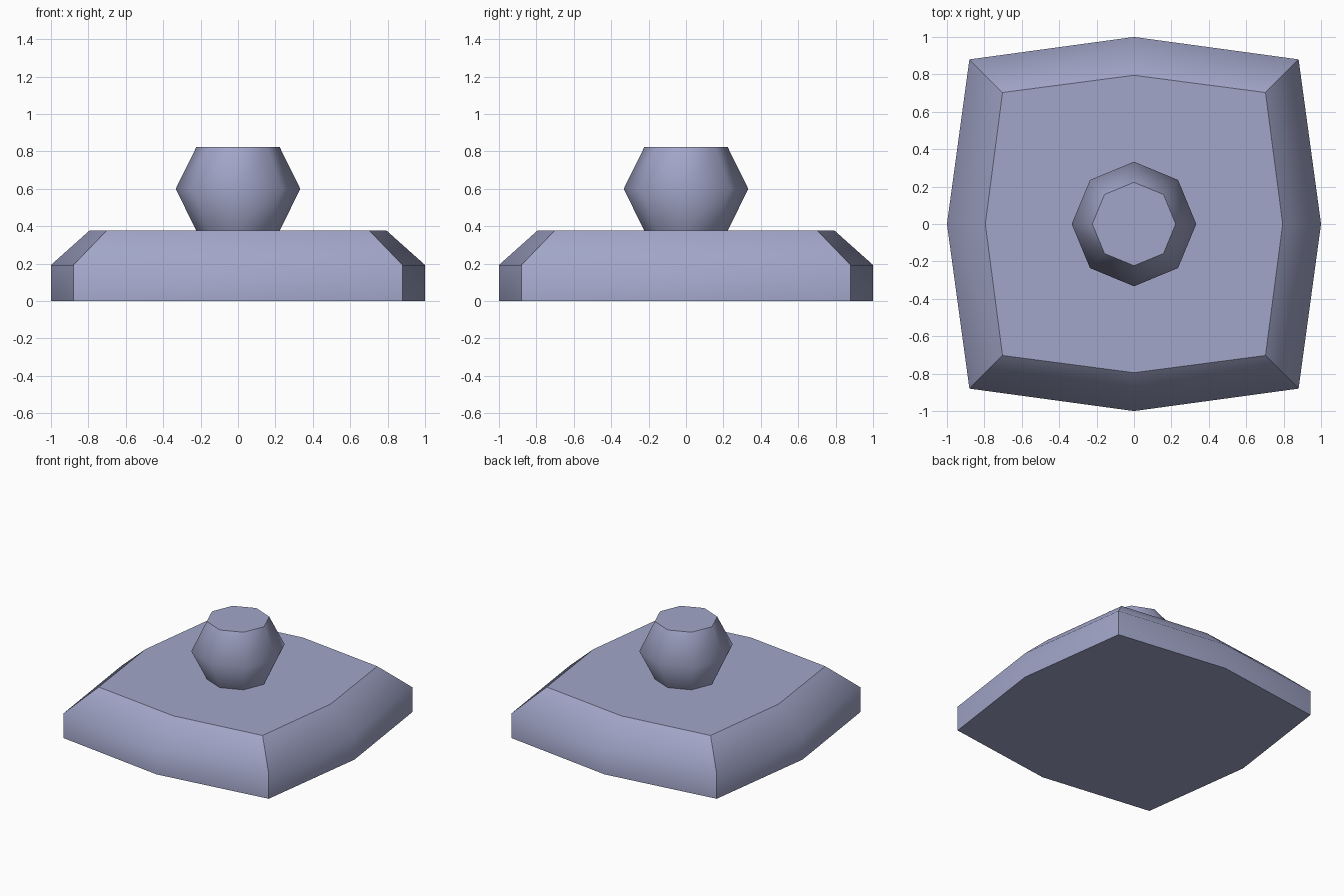
import bpy, bmesh, math

if "Cube" in bpy.data.objects:
    bpy.data.objects.remove(bpy.data.objects["Cube"])

mat = bpy.data.materials.new("lavender grey")
mat.diffuse_color = (0.36, 0.38, 0.58, 1)
mat.use_nodes = True
mat.node_tree.nodes["Principled BSDF"].inputs["Base Color"].default_value = mat.diffuse_color


def loft(name, rings, cap_bottom, hard_corners):
    """Eight-sided loft; each ring is (axis radius, diagonal x = y offset, z)."""
    bm = bmesh.new()
    loops = []
    for r, d, z in rings:
        loop = []
        for i in range(8):
            a = math.pi / 4 * i
            s = d * math.sqrt(2) if i % 2 else r
            loop.append(bm.verts.new((s * math.cos(a), s * math.sin(a), z)))
        loops.append(loop)
    for lo, hi in zip(loops, loops[1:]):
        for i in range(8):
            j = (i + 1) % 8
            bm.faces.new((lo[i], lo[j], hi[j], hi[i])).smooth = True
        if hard_corners:
            for i in range(1, 8, 2):
                bm.edges.get((lo[i], hi[i])).smooth = False
    caps = [bm.faces.new(loops[-1])]
    if cap_bottom:
        caps.append(bm.faces.new(loops[0][::-1]))
    for f in caps:
        for e in f.edges:
            e.smooth = False
    me = bpy.data.meshes.new(name)
    bm.to_mesh(me)
    bm.free()
    me.materials.append(mat)
    ob = bpy.data.objects.new(name, me)
    bpy.context.collection.objects.link(ob)
    return ob


# bowed square slab with a bevelled upper rim
loft("base_slab", [(1, 0.88, 0), (1, 0.88, 0.193), (0.795, 0.703, 0.376)], True, True)

# faceted round knob sitting on the slab
k = math.sqrt(0.5)
loft("top_knob", [(r, r * k, z) for r, z in ((0.223, 0.376), (0.333, 0.6), (0.223, 0.823))],
     False, False)
